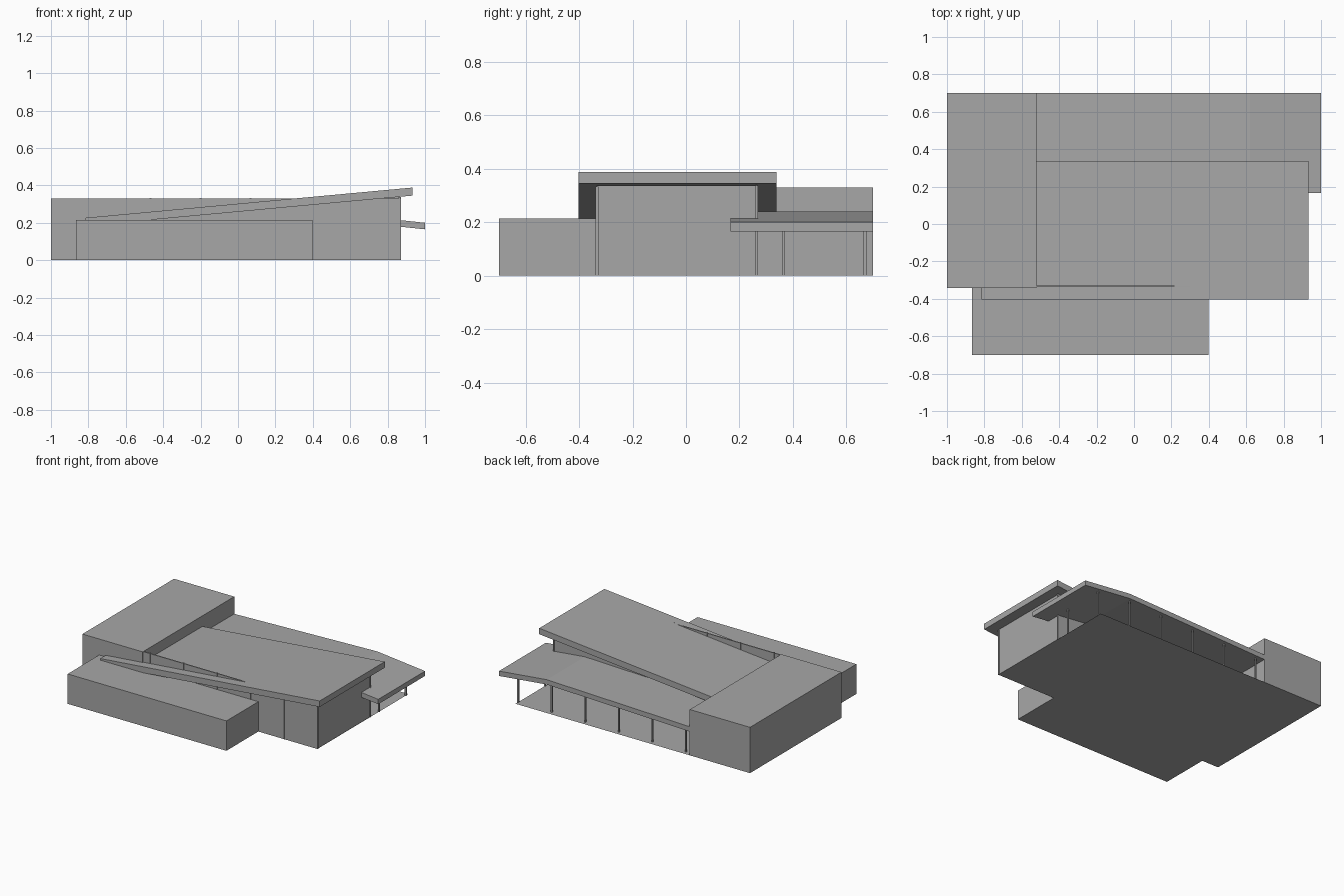
import bpy

cube = bpy.data.objects.get("Cube")
if cube:
    bpy.data.objects.remove(cube, do_unlink=True)

# One grey finish; faces show from their outer side only
grey = bpy.data.materials.new("mid grey")
grey.use_nodes = True
colour = (0.388, 0.388, 0.388, 1)
grey.diffuse_color = colour
grey.node_tree.nodes["Principled BSDF"].inputs["Base Color"].default_value = colour
grey.use_backface_culling = True


def add_mesh(name, verts, faces):
    mesh = bpy.data.meshes.new(name)
    mesh.from_pydata(verts, [], faces)
    mesh.materials.append(grey)
    mesh.update()
    bpy.context.collection.objects.link(bpy.data.objects.new(name, mesh))


def extrude_profile(name, profile, y0, y1):
    """Solid from an x-z outline (counter-clockwise seen from the front)."""
    n = len(profile)
    verts = [(x, y, z) for y in (y0, y1) for x, z in profile]
    faces = [tuple(range(n)), tuple(reversed(range(n, 2 * n)))]
    faces += [(i, i + n, (i + 1) % n + n, (i + 1) % n) for i in range(n)]
    add_mesh(name, verts, faces)


def box(name, x0, x1, y0, y1, z0, z1):
    extrude_profile(name, [(x0, z0), (x1, z0), (x1, z1), (x0, z1)], y0, y1)


def canopy_bottom(x):
    if x > 0.62:
        return 0.205 - (x - 0.62) * 0.105
    return 0.205 - (0.62 - x) * 0.03


def roof_bottom(x):
    return 0.345 - (0.93 - x) * 0.0925


# Solid wings
box("west_wing", -1, -0.52, -0.342, 0.7, 0, 0.33)
box("front_wing", -0.867, 0.398, -0.7, -0.335, 0, 0.215)

# Floor: a single sheet facing down
add_mesh("floor", [(-0.52, -0.335, 0), (-0.52, 0.7, 0), (0.868, 0.7, 0), (0.868, -0.335, 0)],
         [(0, 1, 2, 3)])

# Hall walls: the front one rises through the low end of the roof
box("hall_front_wall", -0.52, 0.866, -0.337, -0.329, 0, 0.33)
box("hall_end_wall", 0.858, 0.866, -0.335, 0.265, 0, 0.338)
extrude_profile("hall_back_wall", [(-0.52, 0), (0.866, 0),
                (0.866, roof_bottom(0.866)), (-0.52, roof_bottom(-0.52))], 0.26, 0.268)

# Tilted main roof
ends = (-0.815, 0.933)
low, high = (roof_bottom(x) for x in ends)
extrude_profile("main_roof", [(ends[0], low), (ends[1], high),
                (ends[1], high + 0.043), (ends[0], low + 0.043)], -0.403, 0.338)

# Folded rear canopy
folds = [-0.52, 0.62, 1]
under = [(x, canopy_bottom(x)) for x in folds]
over = [(x, z + 0.035) for x, z in reversed(under)]
extrude_profile("rear_canopy", under + over, 0.167, 0.7)


# Slender posts
def post(name, x, y, top):
    box(name, x - 0.005, x + 0.005, y - 0.005, y + 0.005, 0, top)


for i in range(6):
    x = 0.867 - i * 0.267
    post(f"canopy_post_{i + 1}", x, 0.67, canopy_bottom(x) + 0.005)
    post(f"front_wall_post_{i + 1}", x, -0.333, 0.333)
post("canopy_side_post", 0.867, 0.365, canopy_bottom(0.867) + 0.005)
post("hall_corner_post", 0.867, 0.265, 0.338)
